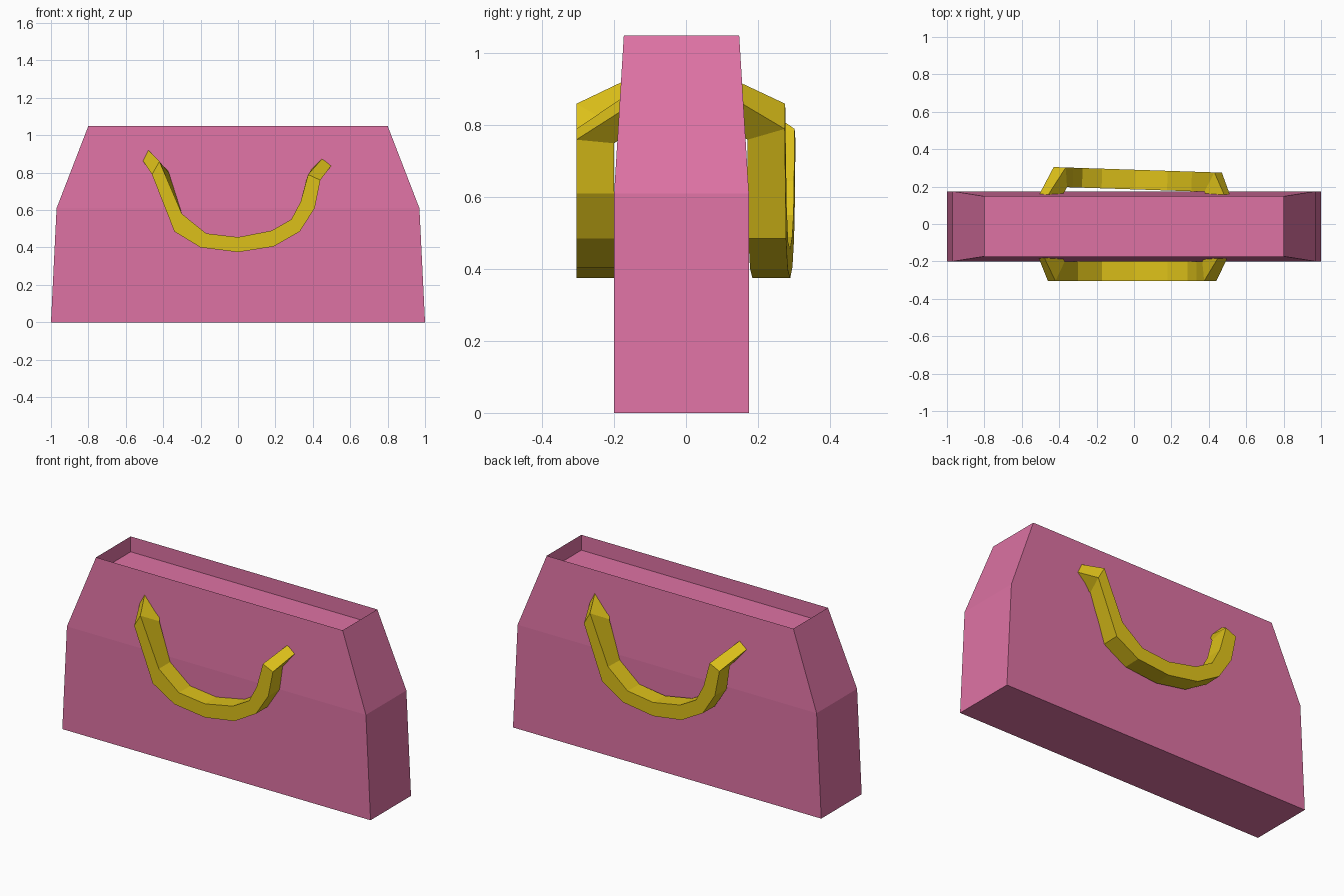
import bpy, bmesh, math

if "Cube" in bpy.data.objects:
    bpy.data.objects.remove(bpy.data.objects["Cube"])


def material(name, color):
    mat = bpy.data.materials.new(name)
    mat.diffuse_color = (*color, 1)
    mat.use_nodes = True
    mat.node_tree.nodes["Principled BSDF"].inputs["Base Color"].default_value = mat.diffuse_color
    return mat


def loft(name, rings, mat):
    """Bridge four-sided rings into a closed, flat-faced solid."""
    bm = bmesh.new()
    loops = [[bm.verts.new(p) for p in ring] for ring in rings]
    for a, b in zip(loops, loops[1:]):
        for i in range(4):
            j = (i + 1) % 4
            bm.faces.new((a[i], a[j], b[j], b[i]))
    bm.faces.new(loops[0][::-1])
    bm.faces.new(loops[-1])
    bmesh.ops.recalc_face_normals(bm, faces=bm.faces[:])
    mesh = bpy.data.meshes.new(name)
    bm.to_mesh(mesh)
    bm.free()
    mesh.materials.append(mat)
    obj = bpy.data.objects.new(name, mesh)
    bpy.context.collection.objects.link(obj)
    return obj


pink = material("pink", (0.73, 0.17, 0.37))
yellow = material("yellow", (0.72, 0.53, 0.01))

# Bag body: (half width, front y, back y, z); the last level is the sunken top
levels = [(1.0, -0.2, 0.175, 0.0), (0.97, -0.2, 0.175, 0.61),
          (0.8, -0.173, 0.148, 1.05), (0.8, -0.173, 0.148, 0.96)]
loft("bag_body", [[(-w, f, z), (w, f, z), (w, b, z), (-w, b, z)]
                  for w, f, b, z in levels], pink)

# Handle: outer x, z and inner x, z of each cross-section along the drooping band
band = [(-0.34, 0.485, -0.30, 0.58), (-0.20, 0.40, -0.17, 0.475),
        (0.0, 0.375, 0.0, 0.455), (0.19, 0.405, 0.18, 0.49),
        (0.33, 0.485, 0.285, 0.55), (0.41, 0.61, 0.335, 0.645)]
FRONT, BACK = -0.305, -0.2


def section(outer, inner, outer_back=None, inner_back=None, front=FRONT, back=BACK):
    ob, ib = outer_back or outer, inner_back or inner
    return [(outer[0], front, outer[1]), (inner[0], front, inner[1]),
            (ib[0], back, ib[1]), (ob[0], back, ob[1])]


# Ends bend back into the body
rings = [section((-0.522, 0.883), (-0.494, 0.934), (-0.46, 0.82), (-0.41, 0.88), -0.15, -0.13),
         section((-0.46, 0.79), (-0.42, 0.86), (-0.43, 0.76), (-0.37, 0.80))]
rings += [section(s[:2], s[2:]) for s in band]
rings += [section((0.44, 0.76), (0.375, 0.79), (0.43, 0.75), (0.365, 0.76)),
          section((0.515, 0.859), (0.468, 0.895), (0.46, 0.80), (0.40, 0.83), -0.15, -0.13)]
loft("front_handle", rings, yellow)

# Back handle: same shape turned around, set slightly askew
back_handle = loft("back_handle", rings, yellow)
back_handle.rotation_euler.z = math.pi - 0.033
back_handle.location.y = -0.015
